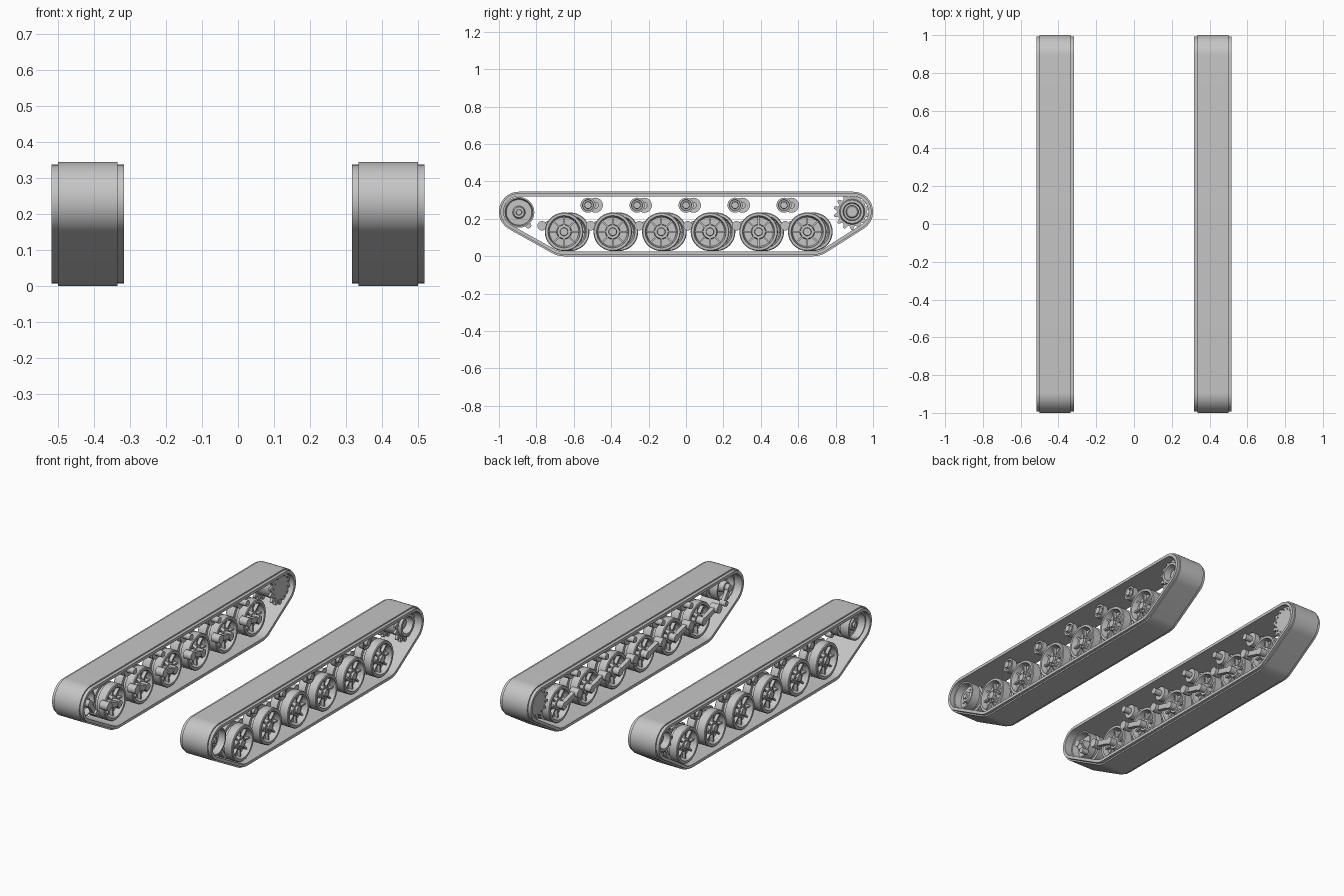
import bpy
import bmesh
from math import sin, cos, pi, atan2, asin, hypot, radians
from mathutils import Matrix, Vector

if "Cube" in bpy.data.objects:
    bpy.data.objects.remove(bpy.data.objects["Cube"], do_unlink=True)

steel = bpy.data.materials.new("steel_grey")
steel.use_nodes = True
GREY = (0.56, 0.56, 0.56, 1)
steel.diffuse_color = GREY
steel.node_tree.nodes["Principled BSDF"].inputs["Base Color"].default_value = GREY
parts = []


def finish(bm, name, side):
    """Place a part, built for the +x side, on the given side."""
    bmesh.ops.scale(bm, vec=(side, 1, 1), verts=bm.verts)
    bmesh.ops.recalc_face_normals(bm, faces=bm.faces)
    mesh = bpy.data.meshes.new(name)
    bm.to_mesh(mesh)
    bm.free()
    mesh.materials.append(steel)
    ob = bpy.data.objects.new(name + ("_left" if side > 0 else "_right"), mesh)
    bpy.context.collection.objects.link(ob)
    parts.append(ob)


def skin(bm, loops, closed=True):
    """Join rings of points; cap the ends when not closed."""
    rings = [[bm.verts.new(p) for p in loop] for loop in loops]
    n = len(rings[0])
    pairs = list(zip(rings, rings[1:]))
    if closed:
        pairs.append((rings[-1], rings[0]))
    else:
        bm.faces.new(rings[0])
        bm.faces.new(rings[-1])
    for a, b in pairs:
        for i in range(n):
            j = (i + 1) % n
            bm.faces.new((a[i], a[j], b[j], b[i]))


def lathe(bm, profile, y, z, closed=False, n=36):
    """Turn (x, radius) points around an axle along x."""
    skin(bm, [[(x, y + r * cos(2 * pi * i / n), z + r * sin(2 * pi * i / n))
               for i in range(n)] for x, r in profile], closed)


def bar(bm, x0, x1, start, end, width):
    """Flat bar between two (y, z) points."""
    a, b = Vector((0, *start)), Vector((0, *end))
    mid = (a + b) / 2
    angle = atan2(b.z - a.z, b.y - a.y)
    mat = (Matrix.Translation(((x0 + x1) / 2, mid.y, mid.z)) @ Matrix.Rotation(angle, 4, 'X')
           @ Matrix.Diagonal((x1 - x0, (b - a).length, width, 1)))
    bmesh.ops.create_cube(bm, size=1, matrix=mat)


def ribs(bm, x0, x1, y, z, r0, r1, count, width):
    for i in range(count):
        c, s = cos(2 * pi * i / count), sin(2 * pi * i / count)
        bar(bm, x0, x1, (y + r0 * c, z + r0 * s), (y + r1 * c, z + r1 * s), width)


def bolts(bm, x0, x1, y, z, ring, r, count):
    for i in range(count):
        a = 2 * pi * (i + 0.5) / count
        lathe(bm, [(x0, r), (x1, r)], y + ring * cos(a), z + ring * sin(a), n=8)


def gear(bm, x0, x1, y, z, hole, root, tip, teeth):
    """Toothed ring plate."""
    outer, inner = [], []
    for i in range(teeth * 4):
        a = 2 * pi * (i + 0.5) / (teeth * 4)
        r = tip if i % 4 in (1, 2) else root
        outer.append((y + r * cos(a), z + r * sin(a)))
        inner.append((y + hole * cos(a), z + hole * sin(a)))
    skin(bm, [[(x, *p) for p in pts] for x, pts in
              ((x0, outer), (x1, outer), (x1, inner), (x0, inner))])


def track_path():
    """Belt around four circles, as (y, z, radius, angle)."""
    circles = [(0.68, 0.131, 0.131), (0.893, 0.238, 0.107),
               (-0.893, 0.238, 0.107), (-0.652, 0.131, 0.131)]
    normals = []
    for i, (y, z, r) in enumerate(circles):
        y2, z2, r2 = circles[(i + 1) % 4]
        d = hypot(y2 - y, z2 - z)
        normals.append(atan2(z2 - z, y2 - y) - pi / 2 + asin((r - r2) / d))
    path = []
    for i, (y, z, r) in enumerate(circles):
        a0 = normals[i - 1]
        sweep = (normals[i] - a0) % (2 * pi)
        steps = max(6, int(sweep / radians(5)))
        path += [(y, z, r, a0 + sweep * k / steps) for k in range(steps + 1)]
    return path


PATH = track_path()
# Track cross-section: (x, depth below the outer face)
SECTION = [(0.335, 0), (0.5, 0), (0.5, 0.008), (0.517, 0.008),
           (0.517, 0.025), (0.317, 0.025), (0.317, 0.008), (0.335, 0.008)]
# Twin-tyred dished wheel, as (x, radius)
WHEEL = [(0.375, 0.024), (0.375, 0.034), (0.4, 0.04), (0.4, 0.078), (0.365, 0.086),
         (0.365, 0.099), (0.369, 0.103), (0.415, 0.103), (0.415, 0.085), (0.437, 0.085),
         (0.437, 0.103), (0.486, 0.103), (0.49, 0.099), (0.49, 0.086), (0.456, 0.078),
         (0.456, 0.04), (0.478, 0.036), (0.478, 0.022), (0.49, 0.02), (0.49, 0.01)]
ROLLER = [(0.33, 0.018), (0.375, 0.018), (0.375, 0.04), (0.405, 0.04), (0.405, 0.028),
          (0.445, 0.028), (0.445, 0.04), (0.475, 0.04), (0.475, 0.03), (0.465, 0.028),
          (0.465, 0.02), (0.485, 0.018), (0.485, 0.008)]
IDLER = [(0.36, 0.02), (0.36, 0.03), (0.405, 0.034), (0.405, 0.068), (0.365, 0.074),
         (0.365, 0.082), (0.415, 0.082), (0.415, 0.066), (0.437, 0.066), (0.437, 0.082),
         (0.49, 0.082), (0.49, 0.074), (0.45, 0.068), (0.45, 0.034), (0.47, 0.028),
         (0.47, 0.016), (0.48, 0.014)]
DRUM = [(0.345, 0.03), (0.345, 0.055), (0.355, 0.068), (0.47, 0.068), (0.485, 0.062),
        (0.485, 0.048), (0.43, 0.044), (0.43, 0.02)]

for side in (1, -1):
    shift = 0 if side > 0 else 0.033

    # Track belt
    bm = bmesh.new()
    skin(bm, [[(x, y + (r - d) * cos(a), z + (r - d) * sin(a)) for y, z, r, a in PATH]
              for x, d in SECTION])
    finish(bm, "track_belt", side)

    # Road wheels on trailing swing arms
    for i in range(6):
        y, z = -0.652 + 0.26 * i + shift, 0.131
        bm = bmesh.new()
        lathe(bm, WHEEL, y, z, n=48)
        ribs(bm, 0.45, 0.474, y, z, 0.034, 0.084, 8, 0.009)
        ribs(bm, 0.38, 0.405, y, z, 0.034, 0.084, 8, 0.009)
        bolts(bm, 0.476, 0.484, y, z, 0.029, 0.004, 8)
        finish(bm, f"road_wheel_{i + 1}", side)

        bm = bmesh.new()
        pivot = (y - 0.118, z + 0.032)
        lathe(bm, [(0.32, 0.025), (0.372, 0.025)], *pivot, n=24)
        lathe(bm, [(0.335, 0.022), (0.38, 0.022)], y, z, n=24)
        bar(bm, 0.338, 0.362, pivot, (y, z), 0.03)
        finish(bm, f"swing_arm_{i + 1}", side)

    # Return rollers
    for i in range(5):
        y = 0.262 * (i - 2) + shift * 1.2
        bm = bmesh.new()
        lathe(bm, ROLLER, y, 0.273, n=28)
        bolts(bm, 0.463, 0.47, y, 0.273, 0.024, 0.003, 6)
        finish(bm, f"return_roller_{i + 1}", side)

    # Front idler with its crank
    y, z = -0.893, 0.235
    bm = bmesh.new()
    lathe(bm, IDLER, y, z, n=48)
    bolts(bm, 0.448, 0.457, y, z, 0.045, 0.004, 8)
    finish(bm, "idler_wheel", side)
    bm = bmesh.new()
    lathe(bm, [(0.335, 0.02), (0.37, 0.02)], y, z, n=24)
    lathe(bm, [(0.325, 0.016), (0.365, 0.016)], y + 0.05, z - 0.07, n=24)
    bar(bm, 0.338, 0.358, (y, z), (y + 0.05, z - 0.07), 0.026)
    finish(bm, "idler_crank", side)

    # Rear drive sprocket
    y, z = 0.888, 0.238
    bm = bmesh.new()
    lathe(bm, DRUM, y, z, n=40)
    gear(bm, 0.345, 0.36, y, z, 0.03, 0.078, 0.098, 14)
    gear(bm, 0.455, 0.47, y, z, 0.06, 0.078, 0.098, 14)
    bolts(bm, 0.339, 0.347, y, z, 0.068, 0.004, 14)
    bolts(bm, 0.468, 0.475, y, z, 0.073, 0.003, 14)
    lathe(bm, [(0.425, 0.034), (0.45, 0.034), (0.456, 0.028)], y, z, n=28)
    finish(bm, "drive_sprocket", side)

# Smooth round surfaces, crisp edges
bpy.ops.object.select_all(action='DESELECT')
for ob in parts:
    ob.select_set(True)
bpy.context.view_layer.objects.active = parts[0]
bpy.ops.object.shade_smooth_by_angle(angle=radians(30))
